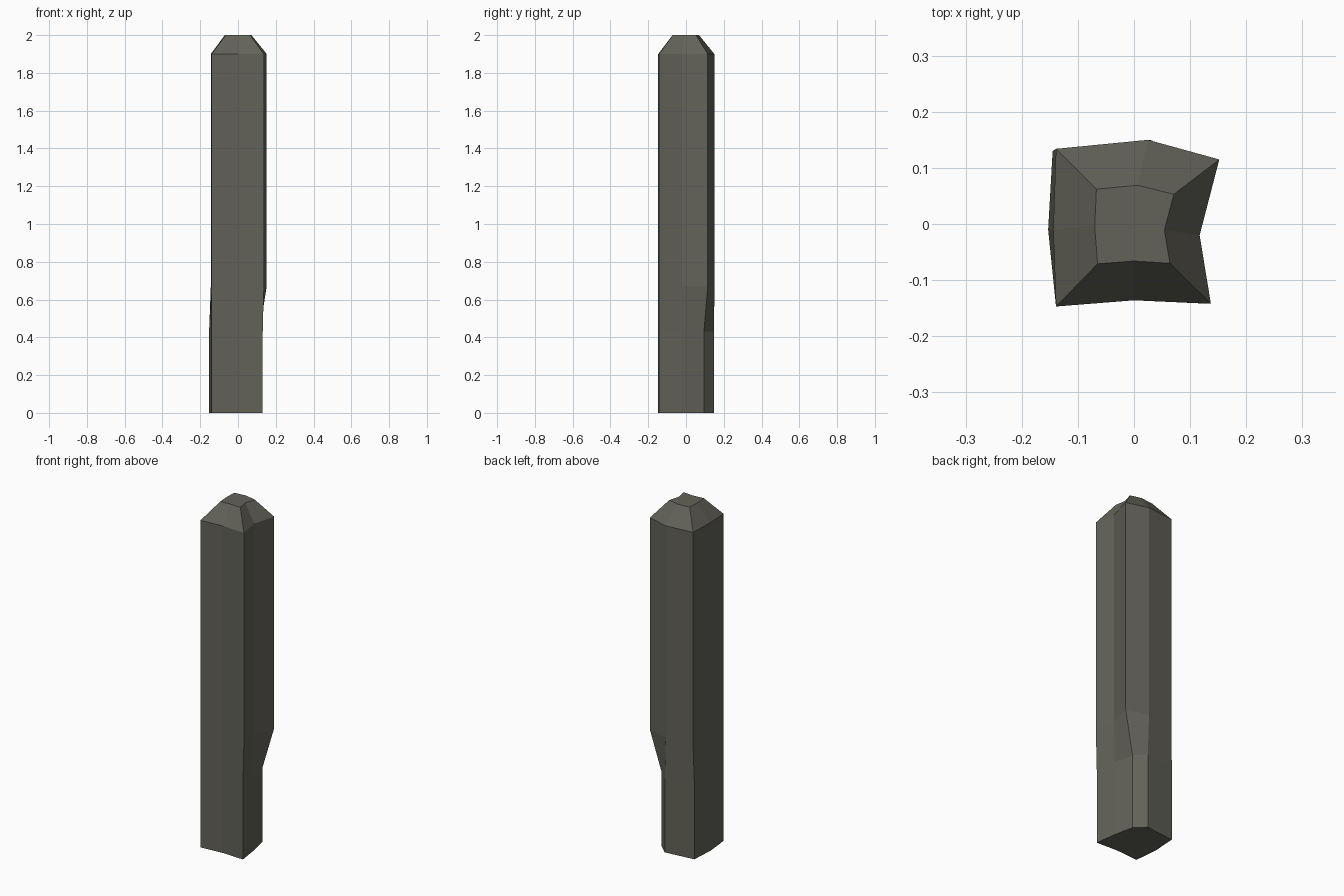
import bpy, bmesh

if "Cube" in bpy.data.objects:
    bpy.data.objects.remove(bpy.data.objects["Cube"])

# Irregular eight-point outlines, counter-clockwise from the front left corner
shaft = [(-.139, -.147), (0, -.136), (.137, -.142), (.117, -.02),
         (.152, .115), (.025, .15), (-.139, .134), (-.144, -.01)]
foot = [(-.139, -.147), (0, -.136), (.131, -.142), (.114, -.02),
        (.09, .095), (.032, .149), (-.145, .13), (-.153, -.01)]
cap = [(-.065, -.071), (0, -.066), (.064, -.07), (.054, -.011),
       (.071, .053), (.006, .069), (-.067, .062), (-.07, -.004)]

# Stack the outlines into a post: worn foot, shaft, bevelled tip
bm = bmesh.new()
rings = [[bm.verts.new((x, y, z)) for x, y in outline]
         for outline, z in ((foot, 0), (foot, .43), (shaft, .67), (shaft, 1.9), (cap, 2))]
for low, high in zip(rings, rings[1:]):
    for i in range(8):
        j = (i + 1) % 8
        bm.faces.new((low[i], low[j], high[j], high[i]))
bm.faces.new(rings[0][::-1])
bm.faces.new(rings[-1])
bmesh.ops.recalc_face_normals(bm, faces=bm.faces)

mesh = bpy.data.meshes.new("stone_post")
bm.to_mesh(mesh)
bm.free()
post = bpy.data.objects.new("stone_post", mesh)
bpy.context.collection.objects.link(post)

# Single dark stone colour
mat = bpy.data.materials.new("dark grey stone")
mat.diffuse_color = (.125, .122, .098, 1)
mat.use_nodes = True
mat.node_tree.nodes["Principled BSDF"].inputs["Base Color"].default_value = mat.diffuse_color
mesh.materials.append(mat)
